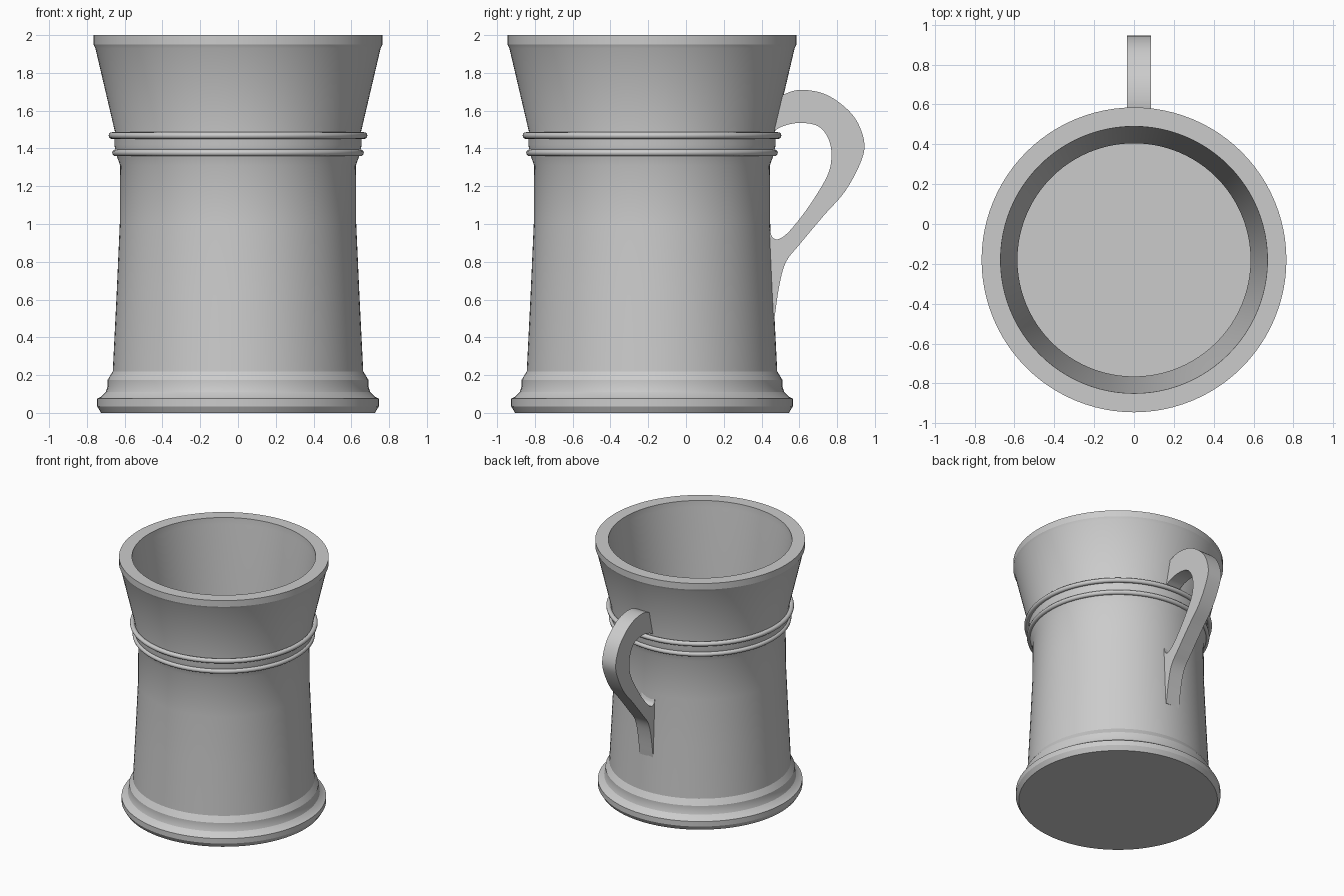
import bpy, bmesh, math
from mathutils import Vector

if "Cube" in bpy.data.objects:
    bpy.data.objects.remove(bpy.data.objects["Cube"])

CY = -0.18   # cup axis
SEG = 96

mat = bpy.data.materials.new("plain grey")
mat.diffuse_color = (0.6, 0.6, 0.6, 1)
mat.use_nodes = True
mat.node_tree.nodes["Principled BSDF"].inputs["Base Color"].default_value = mat.diffuse_color


def finish(bm, name, angle):
    bmesh.ops.recalc_face_normals(bm, faces=bm.faces)
    me = bpy.data.meshes.new(name)
    bm.to_mesh(me)
    bm.free()
    me.materials.append(mat)
    ob = bpy.data.objects.new(name, me)
    bpy.context.collection.objects.link(ob)
    bpy.ops.object.select_all(action='DESELECT')
    ob.select_set(True)
    bpy.context.view_layer.objects.active = ob
    bpy.ops.object.shade_smooth_by_angle(angle=math.radians(angle))
    return ob


def lathe(name, profile, closed=False, angle=30):
    """Revolve (radius, z) points around the cup axis."""
    bm = bmesh.new()
    rings = [[bm.verts.new((r * math.cos(2 * math.pi * i / SEG),
                            CY + r * math.sin(2 * math.pi * i / SEG), z))
              for i in range(SEG)] for r, z in profile]
    pairs = list(zip(rings, rings[1:] + rings[:1])) if closed else list(zip(rings, rings[1:]))
    for a, b in pairs:
        for i in range(SEG):
            j = (i + 1) % SEG
            bm.faces.new((a[i], a[j], b[j], b[i]))
    if not closed:
        bm.faces.new(rings[0])
        bm.faces.new(rings[-1])
    return finish(bm, name, angle)


def smooth_path(pts, steps=5):
    """Catmull-Rom curve through the points."""
    p = [Vector(q) for q in pts]
    p = [2 * p[0] - p[1]] + p + [2 * p[-1] - p[-2]]
    out = []
    for a, b, c, d in zip(p, p[1:], p[2:], p[3:]):
        for k in range(steps):
            t = k / steps
            out.append(0.5 * (2 * b + (c - a) * t + (2 * a - 5 * b + 4 * c - d) * t * t
                              + (3 * b - a - 3 * c + d) * t ** 3))
    return out + [p[-2]]


# Cup: outside from foot to rim, then down the inside to the floor
lathe("cup_body", [
    (0.725, 0), (0.746, 0.035), (0.746, 0.075), (0.725, 0.085), (0.70, 0.11), (0.69, 0.14),
    (0.69, 0.175), (0.663, 0.22), (0.643, 0.62), (0.626, 1.0), (0.624, 1.31),
    (0.642, 1.36), (0.655, 1.42), (0.652, 1.49), (0.755, 1.93), (0.765, 1.95), (0.765, 2.0),
    (0.67, 2.0), (0.668, 1.95), (0.585, 1.35), (0.585, 0.1)], angle=25)

# Two raised rings below the flare
for name, r, z in (("lower_ring", 0.648, 1.377), ("upper_ring", 0.667, 1.468)):
    lathe(name, [(r + 0.018 * math.cos(k * math.pi / 6), z + 0.018 * math.sin(k * math.pi / 6))
                 for k in range(12)], closed=True, angle=60)

# Handle: side outline (y, z) extruded along x
outer = smooth_path([(0.46, 1.65), (0.505, 1.68), (0.60, 1.71), (0.73, 1.69), (0.84, 1.62),
                     (0.91, 1.535), (0.945, 1.42), (0.92, 1.315), (0.84, 1.17), (0.73, 1.045),
                     (0.60, 0.89), (0.53, 0.80), (0.495, 0.68), (0.468, 0.50)])
inner = smooth_path([(0.43, 0.50), (0.43, 0.97), (0.457, 0.93), (0.49, 0.92), (0.55, 0.965),
                     (0.655, 1.10), (0.75, 1.26), (0.77, 1.37), (0.75, 1.46), (0.695, 1.52),
                     (0.60, 1.535), (0.52, 1.52), (0.46, 1.49)])
# keep the buried lower edge straight
inner = [inner[0]] + inner[5:]
bm = bmesh.new()
face = bm.faces.new([bm.verts.new((-0.035, q.x, q.y)) for q in outer + inner])
ext = bmesh.ops.extrude_face_region(bm, geom=[face], use_keep_orig=True)
bmesh.ops.translate(bm, vec=(0.12, 0, 0),
                    verts=[v for v in ext["geom"] if isinstance(v, bmesh.types.BMVert)])
finish(bm, "handle", 40)
